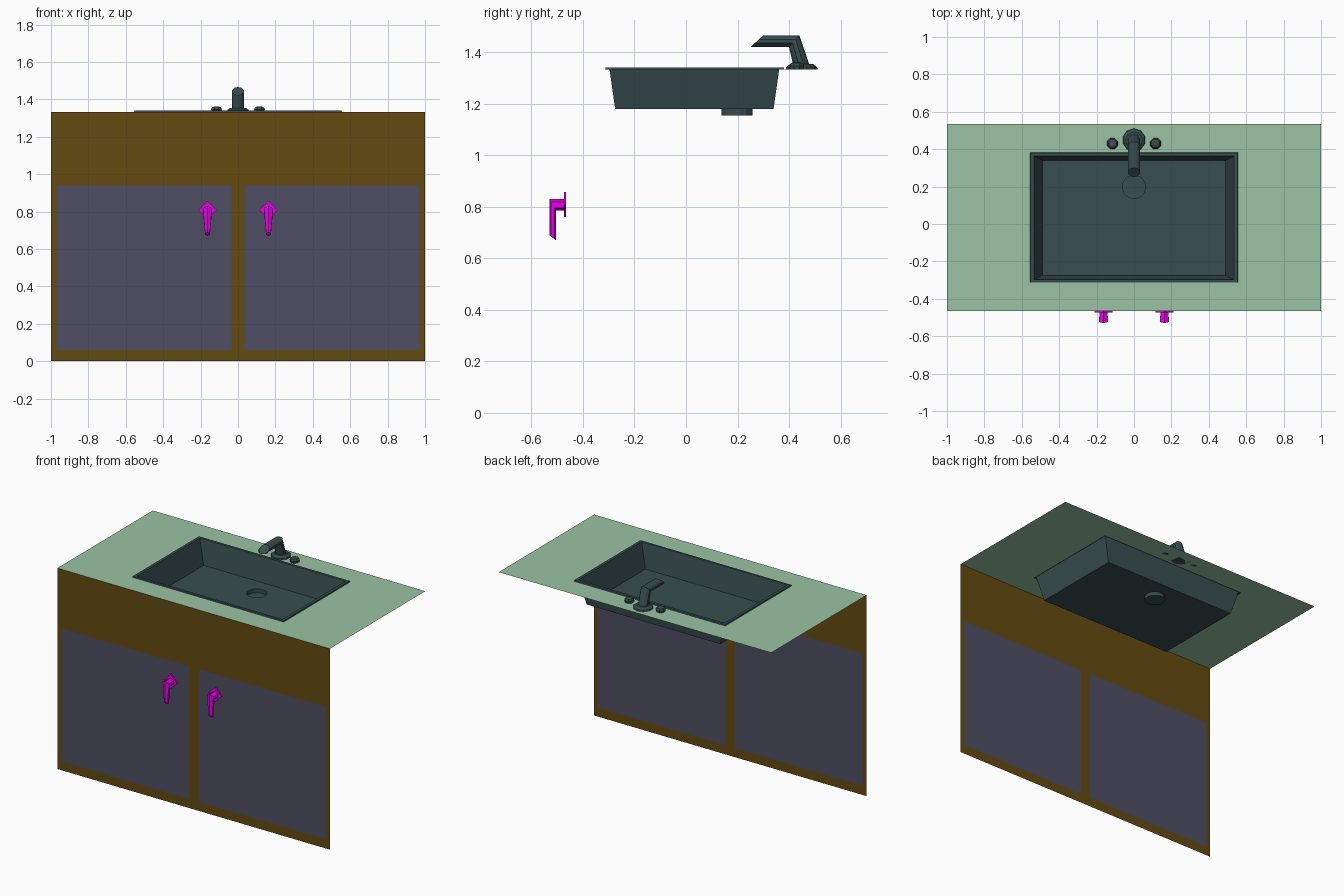
import bpy
import bmesh
from math import sin, cos, pi

cube = bpy.data.objects.get("Cube")
if cube:
    bpy.data.objects.remove(cube, do_unlink=True)


def material(name, *rgb):
    m = bpy.data.materials.new(name)
    m.use_nodes = True
    m.diffuse_color = (*rgb, 1)
    m.node_tree.nodes["Principled BSDF"].inputs["Base Color"].default_value = (*rgb, 1)
    return m


BROWN = material("wood brown", 0.127, 0.069, 0.005)
SLATE = material("door slate", 0.076, 0.076, 0.127)
GREEN = material("counter green", 0.328, 0.546, 0.366)
TEAL = material("dark teal", 0.04, 0.076, 0.08)
MAGENTA = material("handle magenta", 0.8, 0.0, 0.8)
PURPLE = material("cap purple", 0.14, 0.04, 0.17)
UMBER = material("cap umber", 0.07, 0.05, 0.04)


def finish(name, bm, *mats, recalc=True):
    if recalc:
        bmesh.ops.recalc_face_normals(bm, faces=bm.faces[:])
    me = bpy.data.meshes.new(name)
    bm.to_mesh(me)
    bm.free()
    for m in mats:
        me.materials.append(m)
    ob = bpy.data.objects.new(name, me)
    bpy.context.collection.objects.link(ob)
    return ob


def sheet(name, us, vs, place, rule, *mats):
    """Flat grid of cells; rule gives each cell a material index or None for a hole."""
    bm = bmesh.new()
    grid = [[bm.verts.new(place(u, v)) for v in vs] for u in us]
    for i in range(len(us) - 1):
        for j in range(len(vs) - 1):
            index = rule(i, j)
            if index is not None:
                f = bm.faces.new((grid[i][j], grid[i + 1][j],
                                  grid[i + 1][j + 1], grid[i][j + 1]))
                f.material_index = index
    return finish(name, bm, *mats, recalc=False)


def skin(bm, rings):
    """Join equal rings of vertices with quads."""
    for a, b in zip(rings, rings[1:]):
        n = len(a)
        for i in range(n):
            bm.faces.new((a[i], a[(i + 1) % n], b[(i + 1) % n], b[i]))


def circle(bm, x, y, z, r, n):
    return [bm.verts.new((x + r * cos(2 * pi * (i + 0.5) / n),
                          y + r * sin(2 * pi * (i + 0.5) / n), z)) for i in range(n)]


def turned(name, x, y, profile, n, *mats):
    """Round part from (radius, height) pairs, capped; the cap takes the last material."""
    bm = bmesh.new()
    rings = [circle(bm, x, y, z, r, n) for r, z in profile]
    skin(bm, rings)
    bm.faces.new(rings[0])
    bm.faces.new(rings[-1]).material_index = len(mats) - 1
    return finish(name, bm, *mats)


def bent_tube(name, x, sections, n, mat):
    """Tube whose slanted sections span two (y, z) points with a half width."""
    bm = bmesh.new()
    rings = []
    for (y0, z0), (y1, z1), w in sections:
        ring = []
        for i in range(n):
            a = 2 * pi * i / n
            t = (1 - cos(a)) / 2
            ring.append(bm.verts.new((x + w * sin(a), y0 + (y1 - y0) * t, z0 + (z1 - z0) * t)))
        rings.append(ring)
    skin(bm, rings)
    bm.faces.new(rings[0])
    bm.faces.new(rings[-1])
    return finish(name, bm, mat)


FRONT, TOP = -0.465, 1.333

# Cabinet front with two door panels in the same plane
sheet("cabinet_front", (-1, -0.97, -0.035, 0.035, 0.97, 1), (0, 0.06, 0.94, TOP),
      lambda x, z: (x, FRONT, z),
      lambda i, j: 1 if i in (1, 3) and j == 1 else 0, BROWN, SLATE)

# Countertop with the basin opening
sheet("countertop", (-1, -0.545, 0.545, 1), (FRONT, -0.305, 0.372, 0.535),
      lambda x, y: (x, y, TOP),
      lambda i, j: None if (i, j) == (1, 1) else 0, GREEN)

# Basin: raised rim, sloping walls, floor and drain
bm = bmesh.new()
rings = []
for hx, y0, y1, z in ((0.555, -0.314, 0.382, TOP), (0.553, -0.312, 0.38, 1.341),
                      (0.535, -0.298, 0.363, 1.341), (0.49, -0.275, 0.34, 1.18)):
    rings.append([bm.verts.new((x, y, z))
                  for x, y in ((-hx, y0), (hx, y0), (hx, y1), (-hx, y1))])
skin(bm, rings)
drain = [circle(bm, 0, 0.198, z, 0.062, 16) for z in (1.18, 1.155)]
skin(bm, drain)
bm.faces.new(drain[1])
edges = [bm.edges.get((loop[i], loop[i - 1]))
         for loop in (rings[-1], drain[0]) for i in range(len(loop))]
bmesh.ops.triangle_fill(bm, edges=edges, use_beauty=True)
finish("basin", bm, TEAL)

# Tap: flared base and bent spout
turned("tap_base", 0, 0.449, ((0.062, TOP), (0.06, 1.343), (0.044, 1.355)), 10, TEAL)
bent_tube("tap_spout", 0, (((0.485, 1.335), (0.42, 1.335), 0.034),
                           ((0.44, 1.466), (0.40, 1.42), 0.033),
                           ((0.30, 1.466), (0.25, 1.42), 0.033)), 10, TEAL)

# Knobs and door handles in mirrored pairs
for side, label, cap in ((-1, "right", PURPLE), (1, "left", UMBER)):
    turned(label + "_knob", side * 0.115, 0.43,
           ((0.028, TOP), (0.031, 1.347), (0.024, 1.358), (0.014, 1.362)), 8, TEAL, cap)

    x = side * 0.163
    bent_tube(label + "_handle_grip", x, (((-0.468, 0.83), (-0.468, 0.785), 0.025),
                                          ((-0.53, 0.83), (-0.505, 0.785), 0.027),
                                          ((-0.53, 0.69), (-0.505, 0.67), 0.015)), 6, MAGENTA)
    bent_tube(label + "_handle_plate", x, (((-0.474, 0.857), (-0.474, 0.76), 0.049),
                                           ((-0.466, 0.857), (-0.466, 0.76), 0.049)), 4, MAGENTA)
